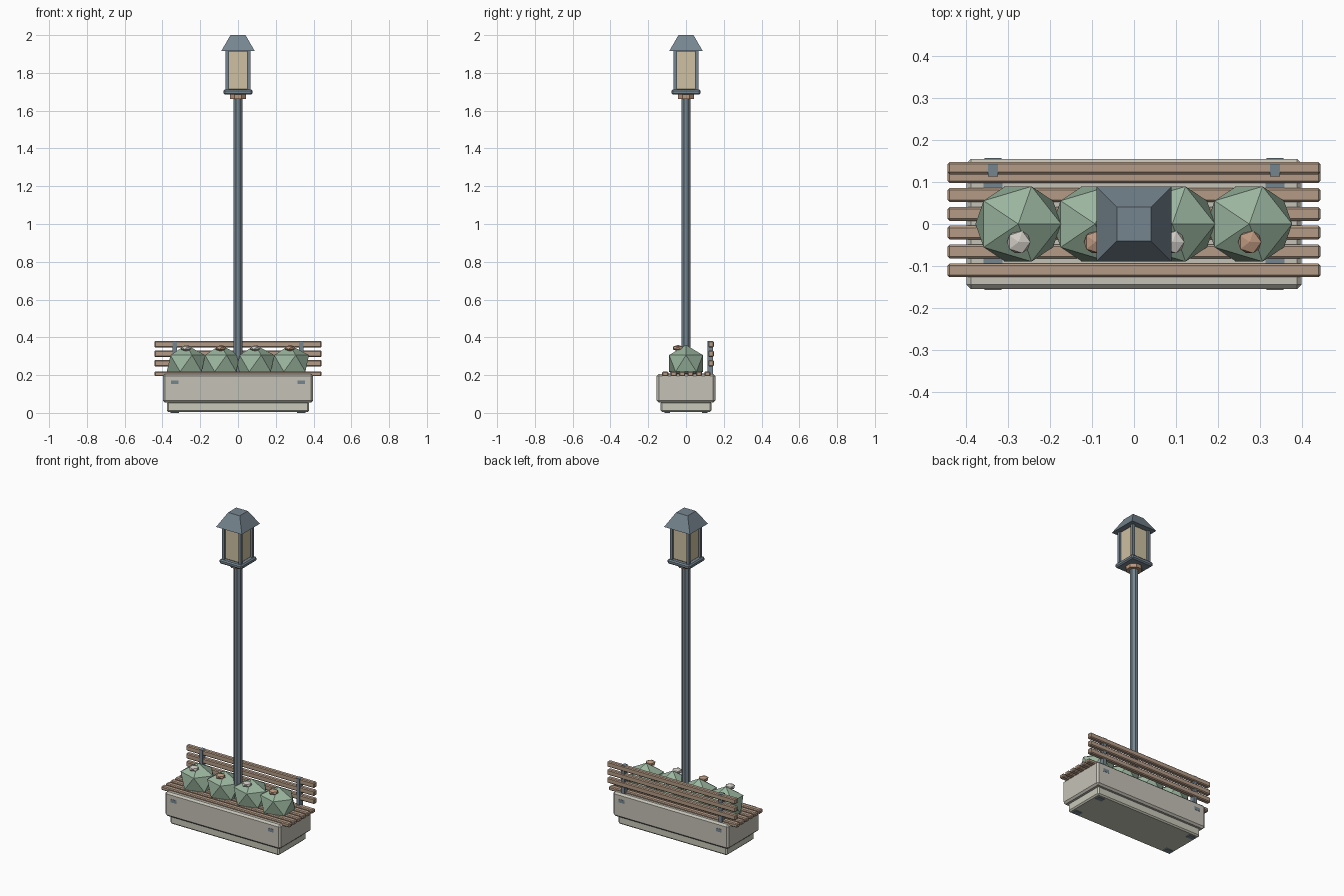
import bpy
import math

old = bpy.data.objects.get("Cube")
if old:
    bpy.data.objects.remove(old, do_unlink=True)


def material(name, rgb):
    m = bpy.data.materials.new(name)
    m.use_nodes = True
    m.diffuse_color = (*rgb, 1)
    m.node_tree.nodes["Principled BSDF"].inputs["Base Color"].default_value = (*rgb, 1)
    return m


STONE = material("pale stone", (0.56, 0.54, 0.47))
PLINTH = material("light plinth stone", (0.58, 0.58, 0.49))
WOOD = material("bench wood", (0.46, 0.33, 0.24))
METAL = material("slate metal", (0.18, 0.235, 0.275))
LEAF = material("leaf green", (0.32, 0.46, 0.34))
GLASS = material("warm glass", (0.62, 0.53, 0.36))
COPPER = material("copper", (0.50, 0.31, 0.21))
WHITE = material("cream petals", (0.62, 0.59, 0.54))


def finish(name, mat, bevel=0):
    ob = bpy.context.object
    ob.name = name
    ob.data.materials.append(mat)
    if bevel:
        mod = ob.modifiers.new("edge bevel", "BEVEL")
        mod.width = bevel
        mod.segments = 1
    return ob


def box(name, mat, x, y, z, bevel=0):
    """Box from (min, max) pairs on each axis."""
    mid = [(a + b) / 2 for a, b in (x, y, z)]
    bpy.ops.mesh.primitive_cube_add(size=1, location=mid)
    ob = bpy.context.object
    size = [b - a for a, b in (x, y, z)]
    for v in ob.data.vertices:
        v.co = [c * s for c, s in zip(v.co, size)]
    return finish(name, mat, bevel)


def prism(name, mat, sides, r1, r2, z0, z1):
    """Upright prism or frustum with flat sides facing the axes."""
    bpy.ops.mesh.primitive_cone_add(vertices=sides, radius1=r1, radius2=r2, depth=z1 - z0,
                                    location=(0, 0, (z0 + z1) / 2),
                                    rotation=(0, 0, math.pi / sides))
    return finish(name, mat)


def blob(name, mat, centre, radii):
    bpy.ops.mesh.primitive_ico_sphere_add(subdivisions=1, radius=1, location=centre)
    for v in bpy.context.object.data.vertices:
        v.co = [c * r for c, r in zip(v.co, radii)]
    return finish(name, mat)


def span(centre, width):
    return centre - width / 2, centre + width / 2


# Planter box on a recessed plinth
box("planter_box", STONE, span(0, 0.796), span(0, 0.31), (0.055, 0.207), 0.011)
box("planter_plinth", PLINTH, span(0, 0.752), span(0, 0.268), (0.004, 0.06), 0.008)

# Seat and backrest slats
for i in range(6):
    box("seat_slat", WOOD, span(0, 0.886), span(-0.11 + i * 0.0447, 0.033), (0.194, 0.218), 0.005)
for i in range(3):
    box("back_slat", WOOD, span(0, 0.886), (0.118, 0.147), span(0.263 + i * 0.05, 0.033), 0.005)

# Supports, repeated at both ends
for side in (-1, 1):
    x = side * 0.335
    box("seat_bearer", METAL, span(x, 0.045), span(0, 0.25), (0.15, 0.209))
    box("back_post", METAL, span(x, 0.024), (0.113, 0.143), (0.19, 0.381))
    for end in (-1, 1):
        box("bearer_end_plate", METAL, span(x, 0.04), span(end * 0.155, 0.003), (0.152, 0.172))
        box("foot", METAL, span(x, 0.045), span(end * 0.1, 0.03), (0, 0.008))

# Shrubs with a flower on each
for i, petals in enumerate((WHITE, COPPER, WHITE, COPPER)):
    x = -0.275 + i * 0.183
    blob("shrub", LEAF, (x, 0, 0.262), (0.114, 0.105, 0.098))
    blob("flower", petals, (x + 0.001, -0.043, 0.343), (0.031, 0.031, 0.017))

# Lamp pole and collar
prism("lamp_pole", METAL, 8, 0.025, 0.025, 0.01, 1.67)
prism("lamp_collar", COPPER, 8, 0.046, 0.046, 1.662, 1.69)

# Lantern
box("lantern_base", METAL, span(0, 0.154), span(0, 0.154), (1.685, 1.712), 0.007)
box("lantern_glass", GLASS, span(0, 0.108), span(0, 0.108), (1.71, 1.92), 0.006)
for sx in (-1, 1):
    for sy in (-1, 1):
        box("lantern_post", METAL, span(sx * 0.057, 0.017), span(sy * 0.057, 0.017), (1.705, 1.92))
prism("lantern_roof", METAL, 4, 0.089 * math.sqrt(2), 0.04 * math.sqrt(2), 1.915, 2.0)
